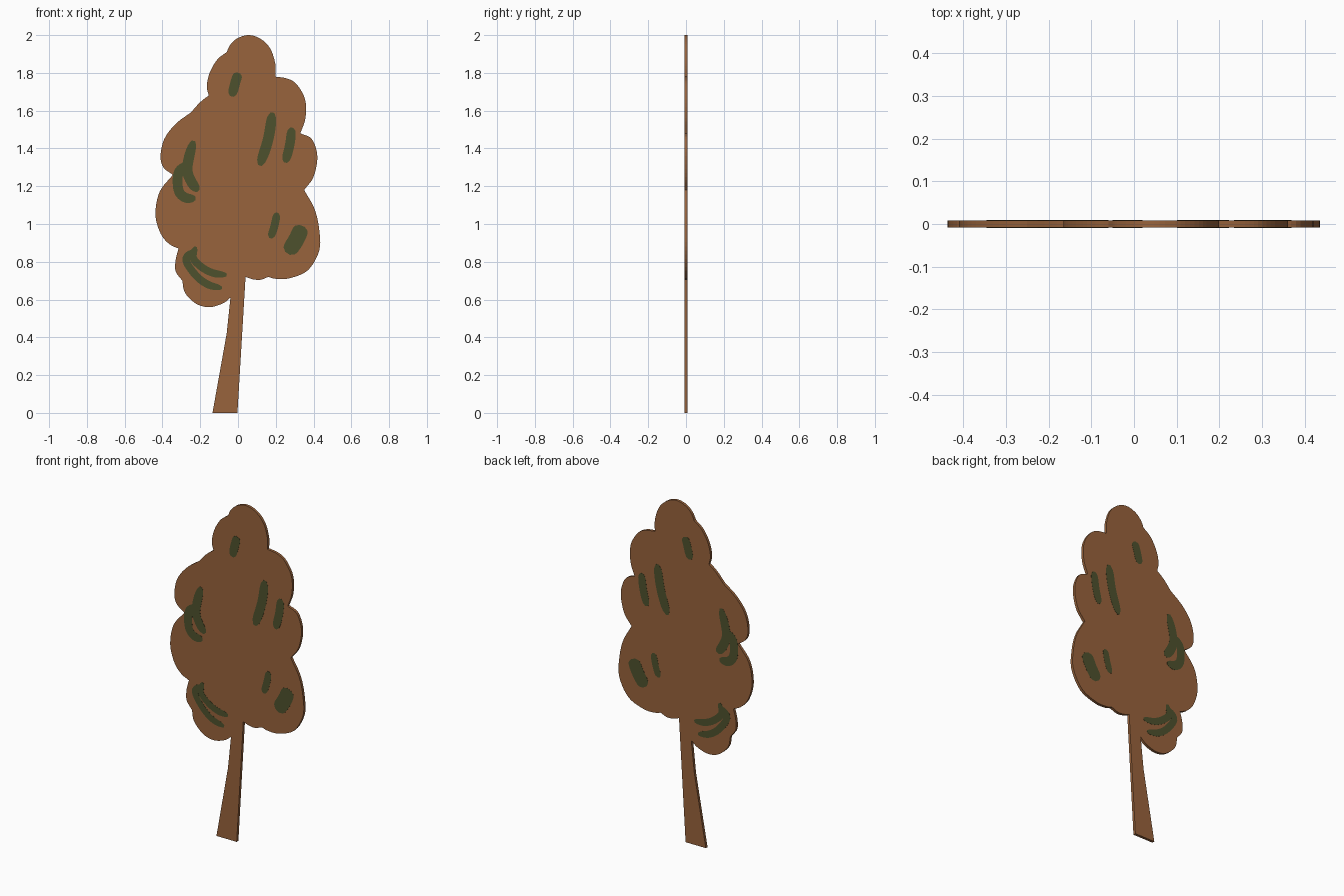
import bpy, bmesh
from mathutils import Vector

if "Cube" in bpy.data.objects:
    bpy.data.objects.remove(bpy.data.objects["Cube"])

HALF = 0.008          # half thickness of the flat tree


def material(name, rgb):
    m = bpy.data.materials.new(name)
    m.diffuse_color = (*rgb, 1)
    m.use_nodes = True
    m.node_tree.nodes["Principled BSDF"].inputs["Base Color"].default_value = m.diffuse_color
    return m


BROWN = material("bark brown", (0.315, 0.125, 0.045))
GREEN = material("moss green", (0.076, 0.083, 0.027))


def smooth(points, steps):
    """Catmull-Rom curve through the points, including both ends."""
    p = [Vector(q) for q in points]
    p = [2 * p[0] - p[1]] + p + [2 * p[-1] - p[-2]]
    out = []
    for a, b, c, d in zip(p, p[1:], p[2:], p[3:]):
        for i in range(steps):
            t = i / steps
            out.append(0.5 * (2 * b + (c - a) * t + (2 * a - 5 * b + 4 * c - d) * t * t
                              + (3 * b - a - 3 * c + d) * t ** 3))
    return out + [p[-2]]


def plate(name, outline, y0, y1, mat):
    """Extrude a closed front-view outline from y0 to y1."""
    bm = bmesh.new()
    face = bm.faces.new([bm.verts.new((x, y0, z)) for x, z in outline])
    res = bmesh.ops.extrude_face_region(bm, geom=[face], use_keep_orig=True)
    verts = [v for v in res["geom"] if isinstance(v, bmesh.types.BMVert)]
    bmesh.ops.translate(bm, verts=verts, vec=(0, y1 - y0, 0))
    bmesh.ops.recalc_face_normals(bm, faces=bm.faces[:])
    bmesh.ops.triangulate(bm, faces=[f for f in bm.faces if len(f.verts) > 4])
    me = bpy.data.meshes.new(name)
    bm.to_mesh(me)
    bm.free()
    me.materials.append(mat)
    ob = bpy.data.objects.new(name, me)
    bpy.context.collection.objects.link(ob)
    return ob


# Tree silhouette: leaf lobes, each a smooth arc that meets the next at a crease
lobes = [
    [(.04, .72), (.08, .707), (.12, .705), (.16, .72)],
    [(.16, .72), (.2, .71), (.27, .712), (.37, .755), (.43, .86), (.43, .97), (.405, 1.08), (.35, 1.18)],
    [(.35, 1.18), (.4, 1.25), (.42, 1.36), (.39, 1.45), (.33, 1.48)],
    [(.33, 1.48), (.357, 1.56), (.355, 1.66), (.31, 1.74), (.26, 1.77), (.198, 1.78)],
    [(.198, 1.78), (.197, 1.85), (.17, 1.93), (.12, 1.98), (.06, 2.0), (0, 1.985), (-.04, 1.95), (-.06, 1.91)],
    [(-.06, 1.91), (-.11, 1.87), (-.15, 1.8), (-.165, 1.73), (-.155, 1.68)],
    [(-.155, 1.68), (-.2, 1.645), (-.25, 1.59)],
    [(-.25, 1.59), (-.33, 1.53), (-.39, 1.45), (-.41, 1.36), (-.395, 1.3), (-.345, 1.26)],
    [(-.345, 1.26), (-.415, 1.17), (-.437, 1.05), (-.41, .95), (-.365, .895), (-.315, .87)],
    [(-.315, .87), (-.33, .81), (-.33, .75), (-.295, .7)],
    [(-.295, .7), (-.28, .635), (-.22, .577), (-.15, .56), (-.08, .58), (-.04, .61)],
]
outline = []
for lobe in lobes:
    outline += smooth(lobe, 5)[:-1]
# Leaning trunk closes the outline
outline += [Vector(p) for p in [(-.04, .61), (-.06, .42), (-.135, 0), (-.003, 0)]]
plate("tree_silhouette", outline, -HALF, HALF, BROWN)


def stroke(points, width):
    """Brush stroke outline with rounded ends around a smooth path."""
    path = smooth(points, 6)
    n = len(path) - 1
    left, right = [], []
    for i, p in enumerate(path):
        d = (path[min(i + 1, n)] - path[max(i - 1, 0)]).normalized()
        u = 2 * i / n - 1
        w = width / 2 * max(0.35, (1 - u ** 6) ** 0.5)
        side = Vector((-d.y, d.x)) * w
        left.append(p + side)
        right.append(p - side)
    return left + right[::-1]


# Green leaf strokes, shown on both sides
strokes = {
    "top_leaf_mark": ([(.002, 1.8), (-.014, 1.75), (-.033, 1.675)], .052),
    "upper_right_leaf_mark": ([(.182, 1.59), (.16, 1.45), (.115, 1.31)], .056),
    "right_leaf_mark": ([(.285, 1.51), (.274, 1.42), (.25, 1.325)], .05),
    "lower_inner_leaf_mark": ([(.207, 1.06), (.193, .99), (.172, .925)], .042),
    "lower_right_leaf_mark": ([(.34, .99), (.31, .92), (.262, .845)], .085),
    "left_inner_leaf_mark": ([(-.235, 1.44), (-.26, 1.35), (-.268, 1.28), (-.245, 1.22), (-.21, 1.175)], .055),
    "left_outer_leaf_mark": ([(-.27, 1.32), (-.315, 1.27), (-.315, 1.18), (-.28, 1.14), (-.225, 1.135)], .052),
    "bottom_inner_leaf_mark": ([(-.225, .88), (-.237, .82), (-.19, .77), (-.13, .74), (-.06, .73)], .04),
    "bottom_outer_leaf_mark": ([(-.24, .86), (-.275, .81), (-.225, .73), (-.16, .68), (-.085, .66)], .04),
}
for name, (points, width) in strokes.items():
    shape = stroke(points, width)
    for label, s in (("front", -1), ("back", 1)):
        plate(f"{name}_{label}", shape, s * (HALF - 0.002), s * (HALF + 0.0008), GREEN)
